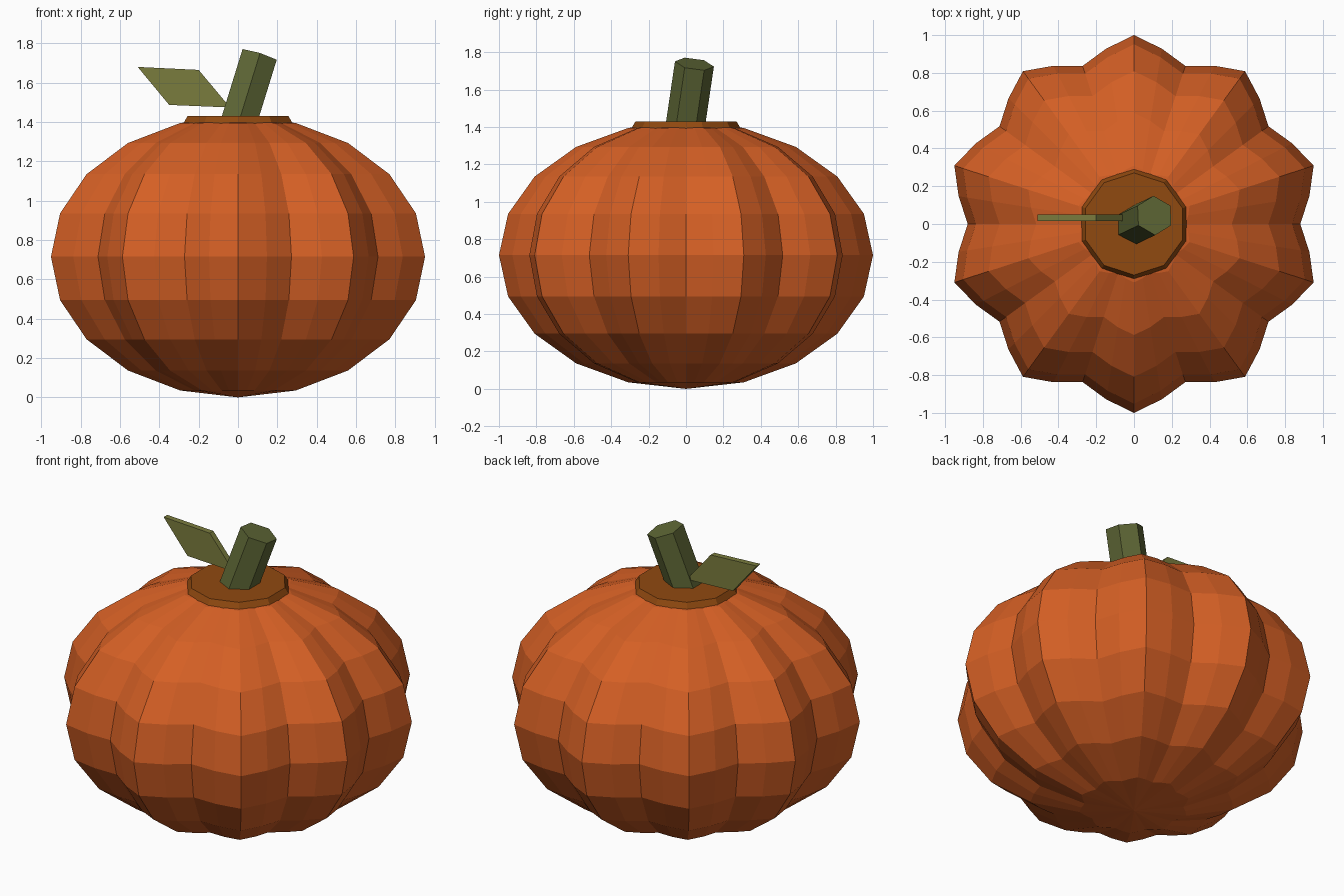
import bpy, bmesh, math
from mathutils import Matrix, Vector, Euler

if "Cube" in bpy.data.objects:
    bpy.data.objects.remove(bpy.data.objects["Cube"])


def material(name, rgb):
    m = bpy.data.materials.new(name)
    m.diffuse_color = (*rgb, 1.0)
    m.use_nodes = True
    m.node_tree.nodes["Principled BSDF"].inputs["Base Color"].default_value = m.diffuse_color
    return m


def add_object(name, bm, mat):
    bmesh.ops.recalc_face_normals(bm, faces=bm.faces)
    mesh = bpy.data.meshes.new(name)
    bm.to_mesh(mesh)
    bm.free()
    mesh.materials.append(mat)
    ob = bpy.data.objects.new(name, mesh)
    bpy.context.collection.objects.link(ob)
    return ob


orange = material("pumpkin orange", (0.66, 0.115, 0.018))
brown = material("cap brown", (0.28, 0.067, 0.005))
green = material("stem green", (0.112, 0.135, 0.036))
olive = material("leaf olive", (0.195, 0.202, 0.048))

# Ribbed body: squashed sphere with ten lobes
HALF = 0.715
bm = bmesh.new()
bmesh.ops.create_uvsphere(bm, u_segments=40, v_segments=10, radius=1.0)
for v in bm.verts:
    a = math.atan2(v.co.y, v.co.x)
    r = 0.94 + 0.06 * math.cos(10 * (a - math.pi / 2))
    v.co = Vector((v.co.x * r, v.co.y * r, HALF + v.co.z * HALF))
add_object("pumpkin_body", bm, orange)

# Ten-sided cap under the stem
bm = bmesh.new()
bmesh.ops.create_cone(bm, cap_ends=True, segments=10, radius1=0.30, radius2=0.27,
                      depth=0.05, matrix=Matrix.Translation((0, 0, 1.405)))
add_object("cap", bm, brown)

# Leaning six-sided stem, its foot sunk into the cap
tilt = Euler((-0.14, 0.30, 0)).to_matrix().to_4x4()
length = 0.40
top = Vector((0.108, 0.045, 1.737))
centre = top - (tilt @ Vector((0, 0, 1))) * length / 2
bm = bmesh.new()
bmesh.ops.create_cone(bm, cap_ends=True, segments=6, radius1=0.105, radius2=0.105,
                      depth=length, matrix=Matrix.Translation(centre) @ tilt)
add_object("stem", bm, green)

# Flat diamond leaf
outline = [(-0.51, 1.68), (-0.2, 1.665), (-0.04, 1.474), (-0.35, 1.487)]
bm = bmesh.new()
face = bm.faces.new([bm.verts.new((x, 0.015, z)) for x, z in outline])
ext = bmesh.ops.extrude_face_region(bm, geom=[face], use_keep_orig=True)
for v in ext["geom"]:
    if isinstance(v, bmesh.types.BMVert):
        v.co.y = 0.05
add_object("leaf", bm, olive)
